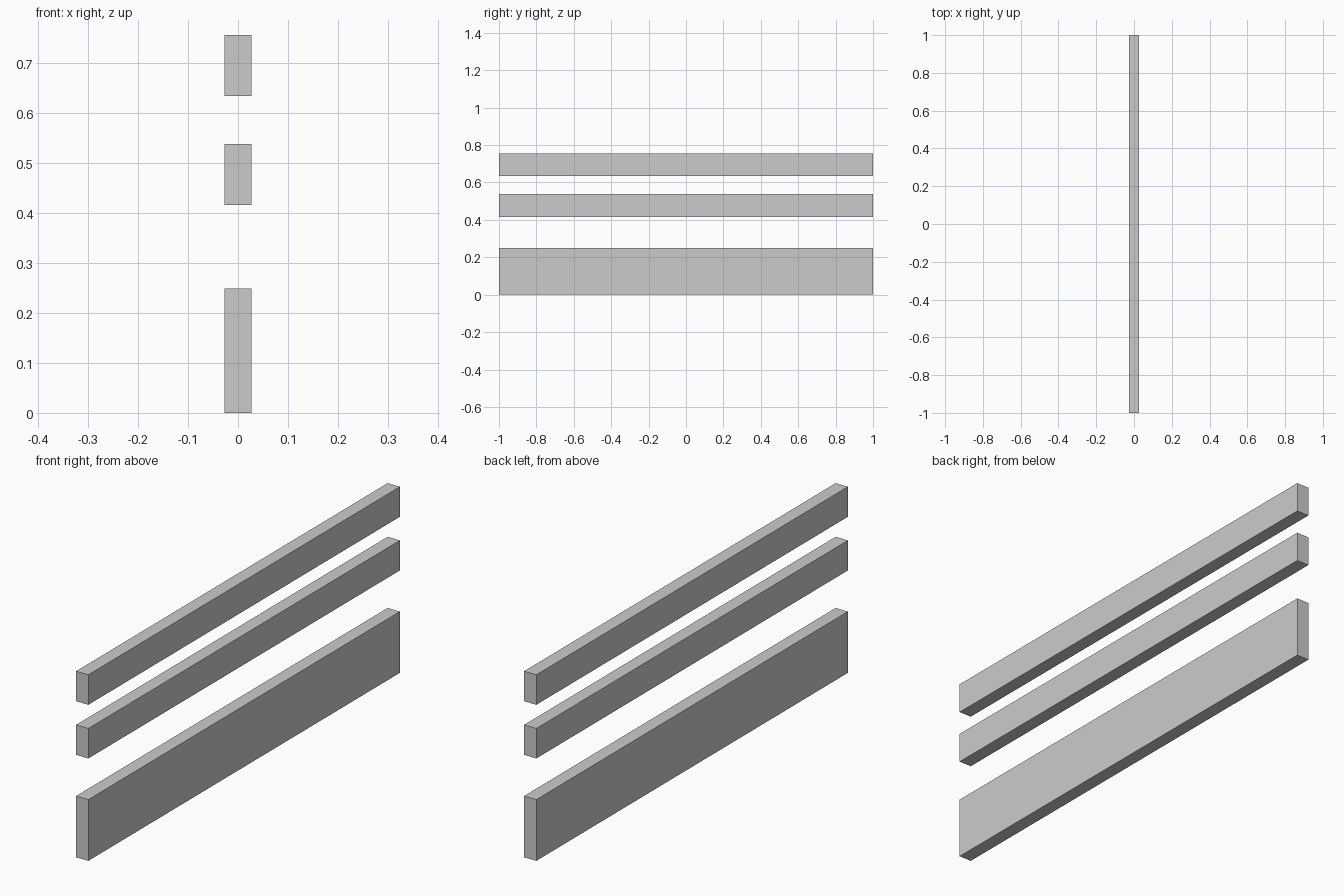
import bpy

if "Cube" in bpy.data.objects:
    bpy.data.objects.remove(bpy.data.objects["Cube"])

THICKNESS = 0.055
LENGTH = 2.0


def plank(name, z_low, z_high):
    """Box running along y, spanning the given heights."""
    bpy.ops.mesh.primitive_cube_add(size=1, location=(0, 0, (z_low + z_high) / 2))
    obj = bpy.context.object
    obj.name = name
    obj.scale = (THICKNESS, LENGTH, z_high - z_low)
    bpy.ops.object.transform_apply(location=False, rotation=False, scale=True)


# Tall kick board and two slimmer rails above it
plank("kick_board", 0.0, 0.249)
plank("middle_rail", 0.416, 0.538)
plank("top_rail", 0.634, 0.756)
